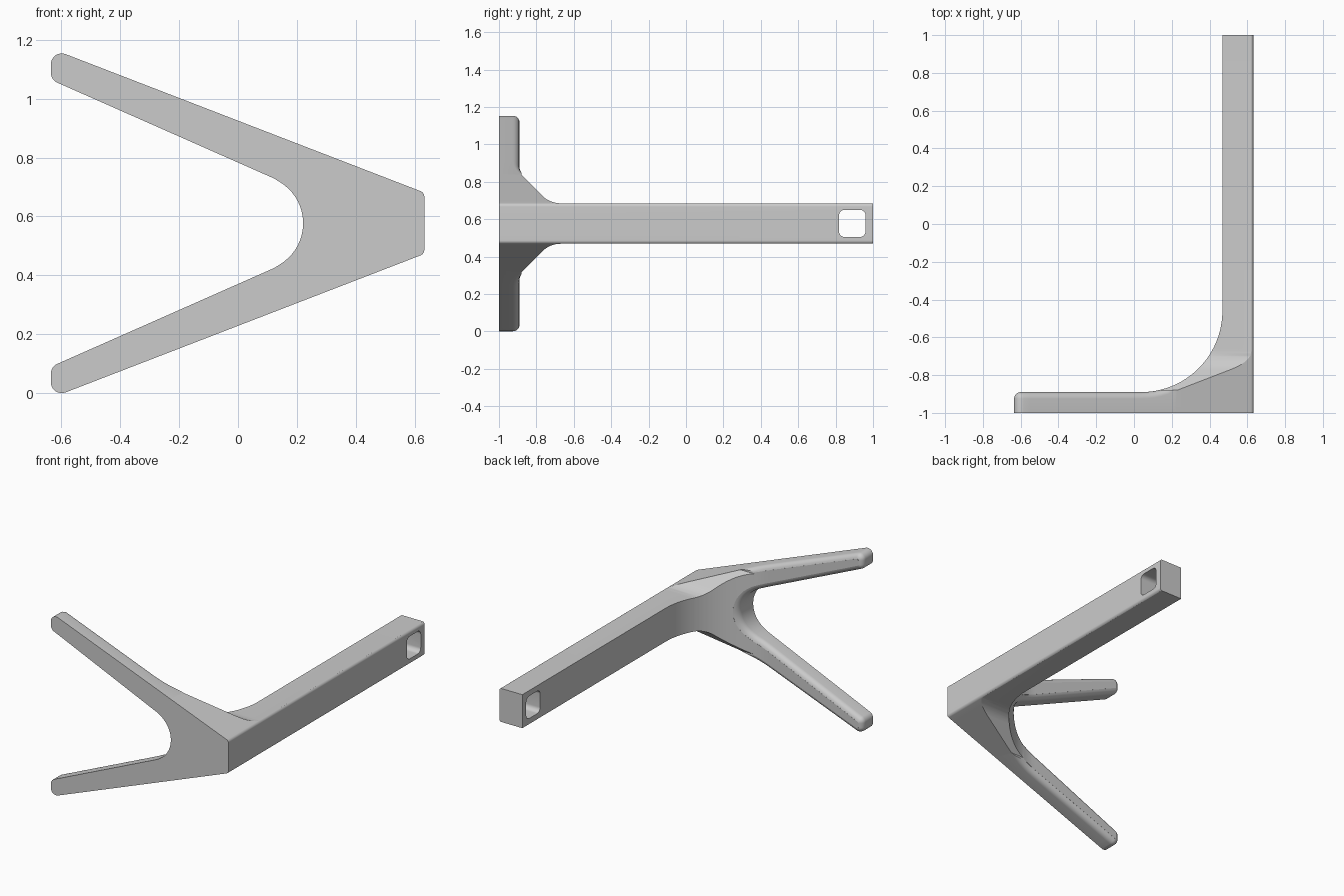
import bpy, bmesh, math
from mathutils import Vector

if "Cube" in bpy.data.objects:
    bpy.data.objects.remove(bpy.data.objects["Cube"])

MID = 0.577                        # height of the symmetry plane
RIM = 0.035                        # rounding of the fork's back edges
CX, CY, CR = 0.038, -0.46, 0.43    # fillet between fork and arm

grey = bpy.data.materials.new("plain grey")
grey.diffuse_color = (0.6, 0.6, 0.6, 1)
grey.use_nodes = True
grey.node_tree.nodes["Principled BSDF"].inputs["Base Color"].default_value = grey.diffuse_color


def rounded(points, steps=8):
    """Outline from (u, v, radius) corners, each filleted by its radius."""
    out = []
    n = len(points)
    for i, (u, v, r) in enumerate(points):
        p = Vector((u, v))
        if r == 0:
            out.append(p)
            continue
        a = (Vector(points[i - 1][:2]) - p).normalized()
        b = (Vector(points[(i + 1) % n][:2]) - p).normalized()
        half = a.angle(b) / 2
        centre = p + (a + b).normalized() * (r / math.sin(half))
        s = p + a * (r / math.tan(half)) - centre
        e = p + b * (r / math.tan(half)) - centre
        turn = math.atan2(s.x * e.y - s.y * e.x, s.dot(e))
        for k in range(steps + 1):
            t = turn * k / steps
            out.append(centre + Vector((s.x * math.cos(t) - s.y * math.sin(t),
                                        s.x * math.sin(t) + s.y * math.cos(t))))
    return out


def loft(name, rings):
    """Closed solid through rings of 3D points."""
    bm = bmesh.new()
    loops = [[bm.verts.new(p) for p in ring] for ring in rings]
    n = len(rings[0])
    for low, high in zip(loops, loops[1:]):
        for i in range(n):
            j = (i + 1) % n
            bm.faces.new((low[i], low[j], high[j], high[i]))
    bm.faces.new(loops[0])
    bm.faces.new(loops[-1])
    bmesh.ops.recalc_face_normals(bm, faces=bm.faces)
    mesh = bpy.data.meshes.new(name)
    bm.to_mesh(mesh)
    bm.free()
    mesh.materials.append(grey)
    ob = bpy.data.objects.new(name, mesh)
    bpy.context.collection.objects.link(ob)
    return ob


def prism(name, outline, axis, lo, hi):
    """Extrude an outline along an axis."""
    def place(p, d):
        return {"x": (d, p.x, p.y), "z": (p.x, p.y, d)}[axis]
    return loft(name, [[place(p, d) for p in outline] for d in (lo, hi)])


def combine(ob, other, operation):
    bpy.context.view_layer.objects.active = ob
    mod = ob.modifiers.new(operation, 'BOOLEAN')
    mod.object, mod.operation, mod.solver = other, operation, 'EXACT'
    bpy.ops.object.modifier_apply(modifier=mod.name)
    bpy.data.objects.remove(other)


def back(x):  # y of the fork's back surface
    dx = min(max(x - CX, 0), 0.36)
    return CY - math.sqrt(CR ** 2 - dx ** 2)


# fork outline with a round-bottomed slot
half = [(0.632, 0.348 - 0.386 * 0.632, 0.02), (-0.635, 0.348 + 0.386 * 0.635, 0.037),
        (-0.635, 0.206 + 0.442 * 0.635, 0.037), (0.124, 0.206 - 0.442 * 0.124, 0)]
corners = [(u, MID + v, r) for u, v, r in half]
for k in range(1, 20):
    t = math.radians(66.2) * (1 - k / 10)
    corners.append((0.058 + 0.163 * math.cos(t), MID + 0.163 * math.sin(t), 0))
corners += [(u, MID - v, r) for u, v, r in reversed(half)]
corners = rounded(corners)

# divide long edges so the rim can follow the curved back
outline = []
for i, p in enumerate(corners):
    q = corners[(i + 1) % len(corners)]
    count = max(1, math.ceil((q - p).length / 0.04))
    outline += [p.lerp(q, k / count) for k in range(count)]


def inset(dist):
    """Outline moved inwards, fading out towards the arm."""
    out = []
    for i, p in enumerate(outline):
        a = (p - outline[i - 1]).normalized()
        b = (outline[(i + 1) % len(outline)] - p).normalized()
        m = (a + b).normalized()
        fade = min(1, max(0, (0.42 - p.x) / 0.08))
        out.append(p + Vector((-m.y, m.x)) * dist * fade / max(0.5, m.dot(a)))
    return out


# front shape with rounded back rim
rings = [[(p.x, -1, p.y) for p in outline]]
for k in range(6):
    a = math.radians(80 * k / 5)
    rings.append([(p.x, back(p.x) - RIM * (1 - math.sin(a)), p.y)
                  for p in inset(RIM * (1 - math.cos(a)))])
rings.append([(x, 1.1, z) for x, y, z in rings[-1]])
bracket = loft("bracket", rings)

# plan: fork plate, fillet and arm
plan = [Vector(p) for p in ((-0.7, -1.1), (0.7, -1.1), (0.7, 1), (0.468, 1))]
for k in range(25):
    t = math.radians(-90 * k / 24)
    plan.append(Vector((CX + CR * math.cos(t), CY + CR * math.sin(t))))
plan.append(Vector((-0.7, CY - CR)))
combine(bracket, prism("plan_outline", plan, "z", -0.1, 1.3), 'INTERSECT')

# side: tall plate sloping down to the arm
side = [(-1.1, 0.7, 0), (-0.88, 0.7, 0), (-0.88, 0.26, 0),
        (-0.728, 0.108, 0.14), (1.1, 0.108, 0)]
side = rounded([(u, MID + v, r) for u, v, r in side] +
               [(u, MID - v, r) for u, v, r in reversed(side)])
combine(bracket, prism("side_outline", side, "x", -1, 1), 'INTERSECT')

# slot through the arm end
hole = rounded([(0.818, 0.505, 0.03), (0.96, 0.505, 0.03),
                (0.96, 0.65, 0.03), (0.818, 0.65, 0.03)])
combine(bracket, prism("hole", hole, "x", 0.3, 0.8), 'DIFFERENCE')

bpy.ops.object.select_all(action='DESELECT')
bracket.select_set(True)
bpy.context.view_layer.objects.active = bracket
bpy.ops.object.shade_smooth_by_angle(angle=math.radians(25))
